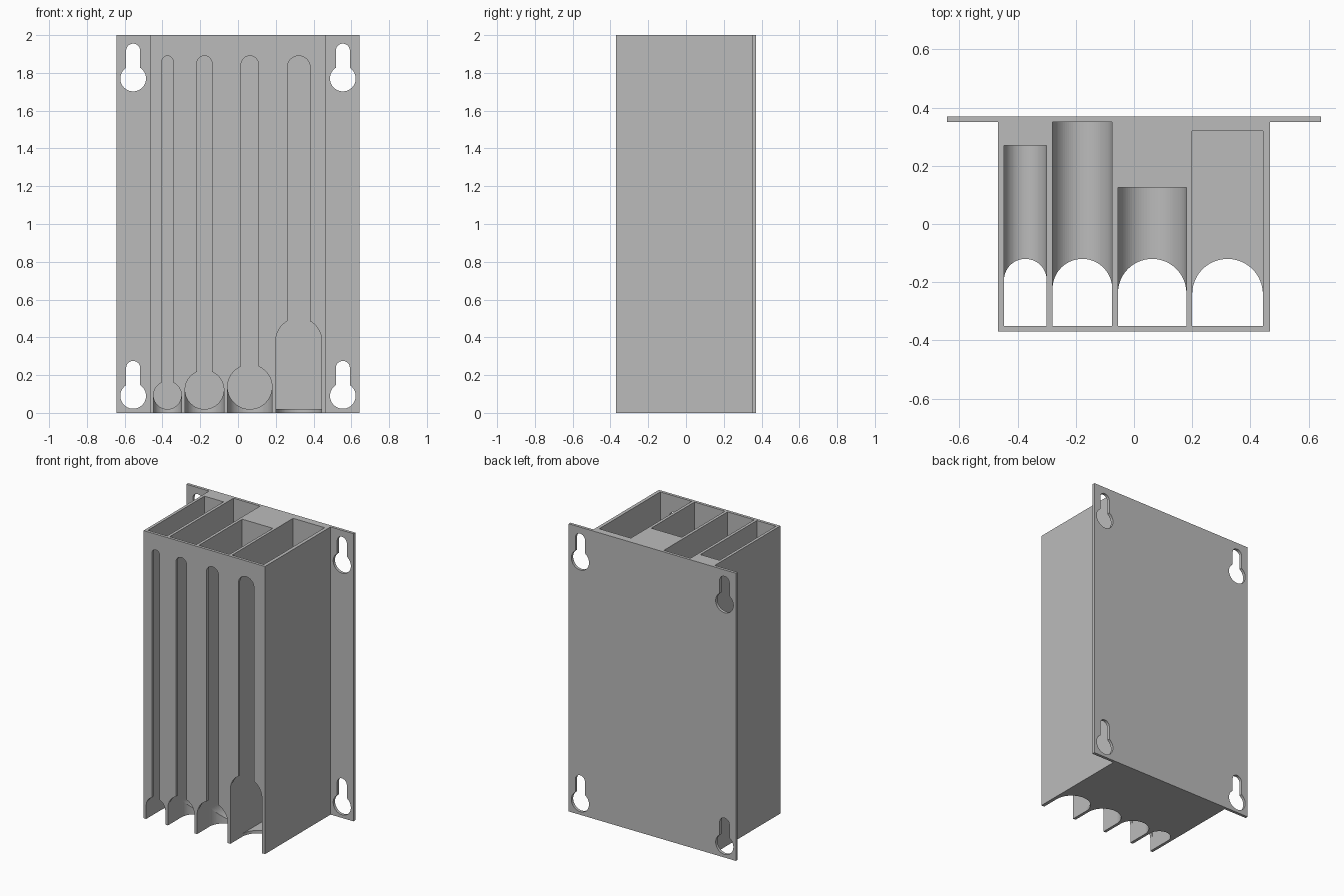
import bpy, bmesh
from math import pi, acos, cos, sin

cube = bpy.data.objects.get("Cube")
if cube:
    bpy.data.objects.remove(cube, do_unlink=True)

grey = bpy.data.materials.new("plain grey")
grey.use_nodes = True
colour = (0.5, 0.5, 0.5, 1)
grey.diffuse_color = colour
grey.node_tree.nodes["Principled BSDF"].inputs["Base Color"].default_value = colour


def arc(cx, cy, r, start, end, steps=40):
    angles = [start + (end - start) * i / steps for i in range(steps + 1)]
    return [(cx + r * cos(a), cy + r * sin(a)) for a in angles]


def prism(name, outline, axis, low, high):
    """Extrude a 2D outline along y (outline in x, z) or z (outline in x, y)."""
    def place(p, d):
        return (p[0], d, p[1]) if axis == "y" else (p[0], p[1], d)
    bm = bmesh.new()
    bottom = [bm.verts.new(place(p, low)) for p in outline]
    top = [bm.verts.new(place(p, high)) for p in outline]
    bm.faces.new(bottom)
    bm.faces.new(top)
    n = len(outline)
    for i in range(n):
        j = (i + 1) % n
        bm.faces.new((bottom[i], bottom[j], top[j], top[i]))
    bmesh.ops.recalc_face_normals(bm, faces=bm.faces)
    mesh = bpy.data.meshes.new(name)
    bm.to_mesh(mesh)
    bm.free()
    mesh.materials.append(grey)
    obj = bpy.data.objects.new(name, mesh)
    bpy.context.collection.objects.link(obj)
    return obj


def cut(target, cutter):
    mod = target.modifiers.new("cut", "BOOLEAN")
    mod.operation = "DIFFERENCE"
    mod.solver = "EXACT"
    mod.object = cutter
    bpy.context.view_layer.objects.active = target
    bpy.ops.object.modifier_apply(modifier=mod.name)
    bpy.data.objects.remove(cutter, do_unlink=True)


# Body with wide mounting plate at the back, as one T-shaped extrusion
BODY, PLATE, FRONT, BACK, SEAM = 0.467, 0.643, -0.37, 0.37, 0.35
half = [(BODY, FRONT), (BODY, SEAM), (PLATE, SEAM), (PLATE, BACK)]
outline = half + [(-x, y) for x, y in reversed(half)]
holder = prism("wall_dispenser", outline, "z", 0, 2)

# Bays: left edge, right edge, back depth, half slot width, round floor
bays = [
    (-0.447, -0.30, 0.27, 0.03, True),
    (-0.28, -0.075, 0.35, 0.04, True),
    (-0.055, 0.18, 0.125, 0.046, True),
    (0.20, 0.443, 0.32, 0.06, False),
]
FLOOR, SLOT_TOP = 0.02, 1.89
for x0, x1, depth, slot, rounded in bays:
    cx, r = (x0 + x1) / 2, (x1 - x0) / 2
    cz = FLOOR + r if rounded else 0.38

    # Storage shaft open at the top
    base = arc(cx, cz, r, pi, 2 * pi) if rounded else [(x0, FLOOR), (x1, FLOOR)]
    cut(holder, prism("shaft_cutter", base + [(x1, 2.1), (x0, 2.1)],
                      "y", FRONT + 0.02, depth))

    # Front outlet with a long viewing slot above
    neck = acos(slot / r)
    opening = ([(x0, -0.1), (x1, -0.1)]
               + arc(cx, cz, r, 0, neck)
               + arc(cx, SLOT_TOP - slot, slot, 0, pi)
               + arc(cx, cz, r, pi - neck, pi))
    cut(holder, prism("slot_cutter", opening, "y", -0.5, FRONT + 0.025))

    # Arched finger notch through the floor
    notch = [(x0, -0.5), (x1, -0.5)] + arc(cx, -0.12 - r, r, 0, pi)
    cut(holder, prism("notch_cutter", notch, "z", -0.1, cz))

# Keyhole hangers at the four plate corners
BIG, SMALL = 0.068, 0.037
for side in (-1, 1):
    for z in (0.09, 1.77):
        x, a = side * 0.555, acos(SMALL / BIG)
        keyhole = (arc(x, z, BIG, pi - a, 2 * pi + a)
                   + arc(x, z + 0.185 - SMALL, SMALL, 0, pi))
        cut(holder, prism("keyhole_cutter", keyhole, "y", 0.3, 0.5))
